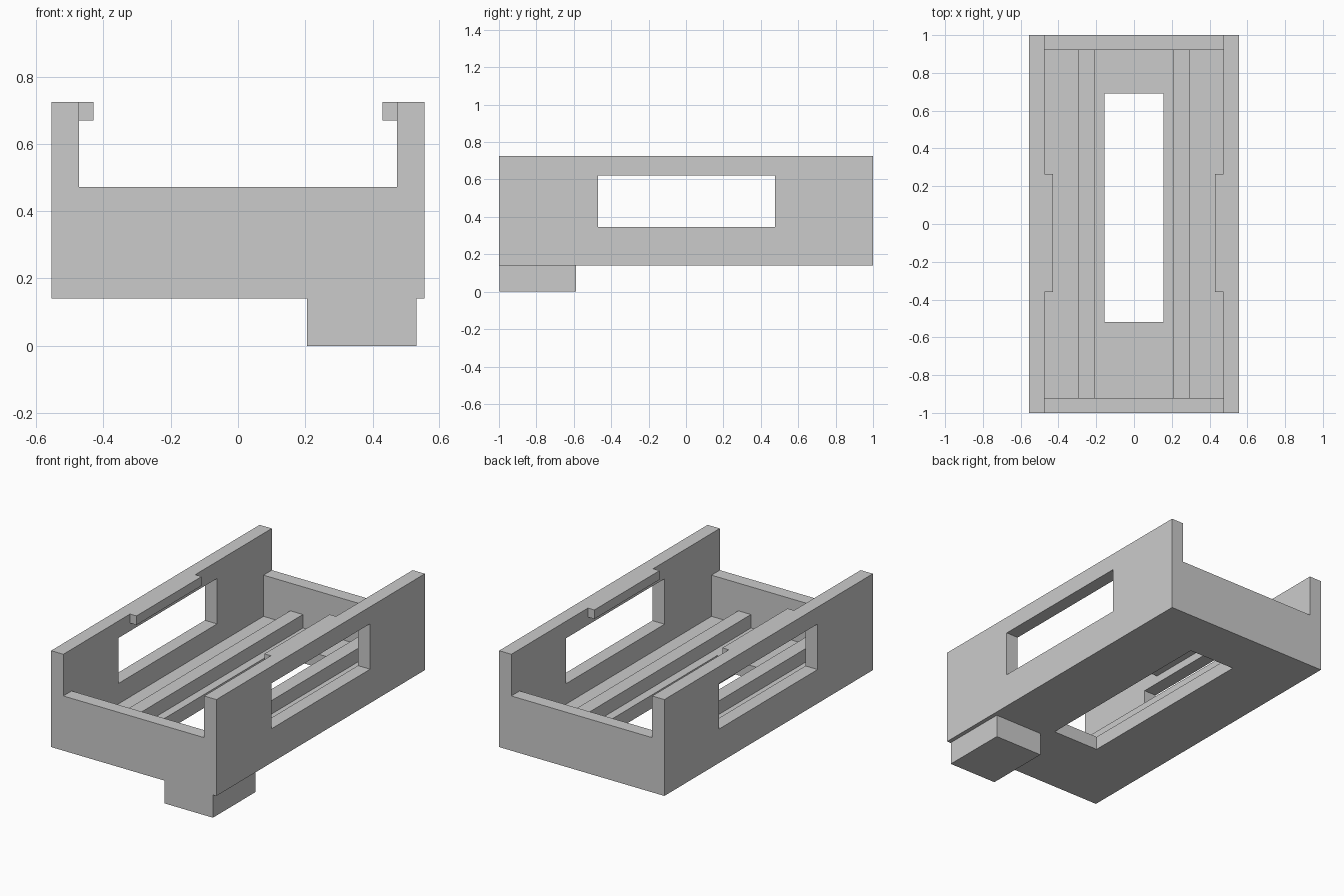
import bpy
import bmesh
from mathutils import Vector, Matrix

if "Cube" in bpy.data.objects:
    bpy.data.objects.remove(bpy.data.objects["Cube"])


def box(name, x, y, z):
    """Axis-aligned box from (min, max) ranges."""
    lo, hi = Vector((x[0], y[0], z[0])), Vector((x[1], y[1], z[1]))
    bm = bmesh.new()
    place = Matrix.Translation((lo + hi) / 2) @ Matrix.Diagonal((*(hi - lo), 1))
    bmesh.ops.create_cube(bm, size=1, matrix=place)
    mesh = bpy.data.meshes.new(name)
    bm.to_mesh(mesh)
    bm.free()
    obj = bpy.data.objects.new(name, mesh)
    bpy.context.collection.objects.link(obj)
    return obj


def cut(target, *ranges):
    """Subtract a box from the target and discard the cutter."""
    cutter = box("cutter", *ranges)
    cutter.hide_render = True
    mod = target.modifiers.new("cut", 'BOOLEAN')
    mod.operation = 'DIFFERENCE'
    mod.solver = 'EXACT'
    mod.object = cutter
    bpy.context.view_layer.objects.active = target
    bpy.ops.object.modifier_apply(modifier=mod.name)
    bpy.data.objects.remove(cutter)


W, L = 0.555, 1.0                 # outer half width and half length
IW, IL = 0.473, 0.92              # inner half width and half length
BASE, FLOOR, RIM, TOP = 0.14, 0.222, 0.472, 0.725

# Tray: hollowed block with lowered ends, side windows and floor slot
tray = box("tray", (-W, W), (-L, L), (BASE, TOP))
cut(tray, (-IW, IW), (-IL, IL), (FLOOR, 1))
cut(tray, (-IW, IW), (-1.2, 1.2), (RIM, 1))
cut(tray, (-1, 1), (-0.47, 0.475), (0.346, 0.622))
cut(tray, (-0.157, 0.155), (-0.52, 0.69), (0, 0.3))

# Floor rails and retaining tabs on both sides
for side, s in (("left", -1), ("right", 1)):
    box(f"{side}_rail", sorted((s * 0.208, s * 0.293)), (-IL, IL), (FLOOR, 0.304))
    box(f"{side}_tab", sorted((s * 0.43, s * IW)), (-0.36, 0.265), (0.67, TOP))

# Single foot under the front right corner
box("foot", (0.205, 0.53), (-0.997, -0.588), (0, BASE))
